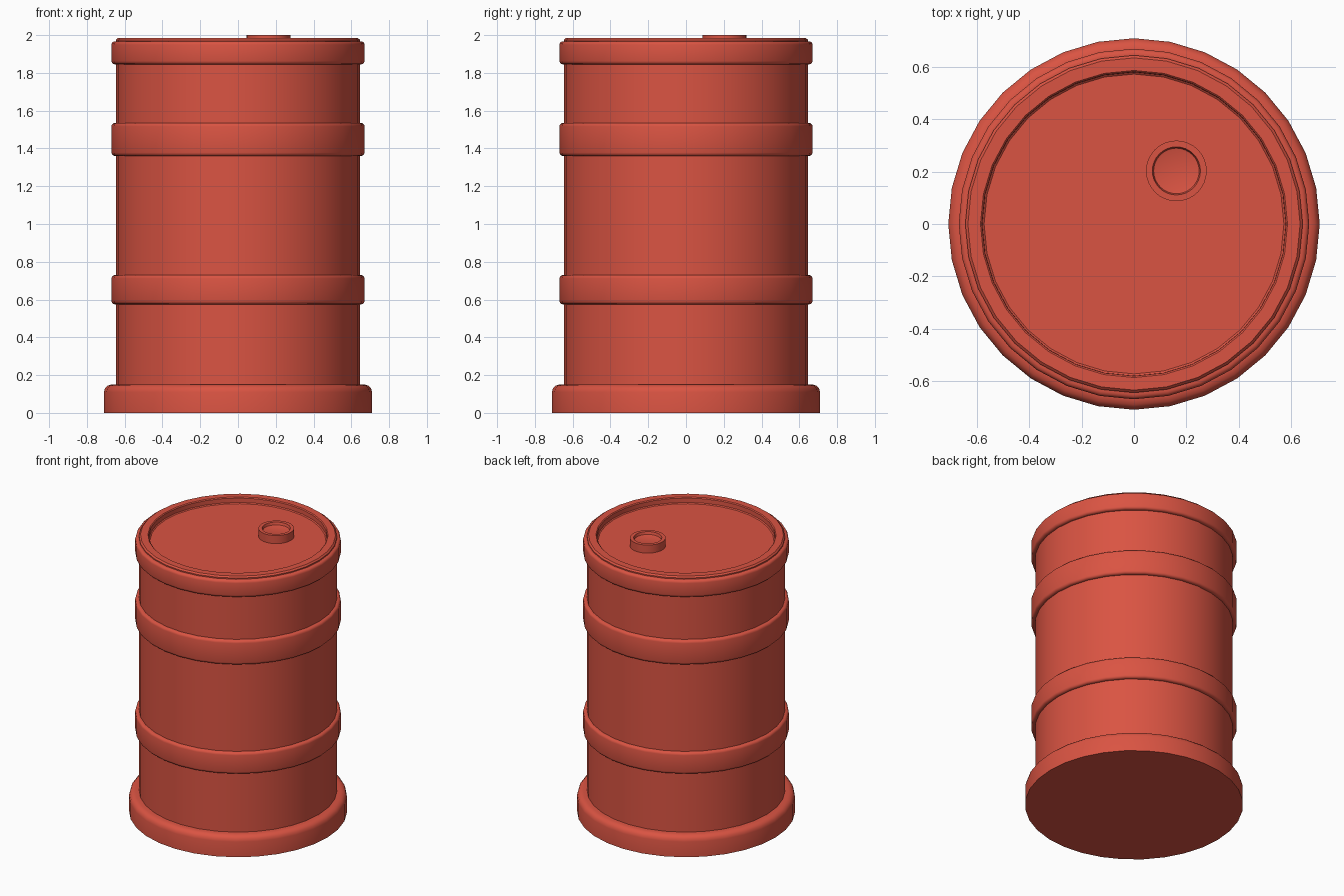
import bpy, bmesh, math

if "Cube" in bpy.data.objects:
    bpy.data.objects.remove(bpy.data.objects["Cube"])

SIDES = 32
red = bpy.data.materials.new("red paint")
red.diffuse_color = (0.70, 0.088, 0.055, 1)
red.use_nodes = True
red.node_tree.nodes["Principled BSDF"].inputs["Base Color"].default_value = red.diffuse_color


def lathe(name, profile, center=(0, 0)):
    """Spin (radius, z) points around z; radius 0 makes a pole."""
    bm = bmesh.new()
    rings = []
    for r, z in profile:
        n = SIDES if r > 0 else 1
        rings.append([bm.verts.new((r * math.cos(i * math.tau / SIDES),
                                    r * math.sin(i * math.tau / SIDES), z))
                      for i in range(n)])
    for a, b in zip(rings, rings[1:]):
        for i in range(SIDES):
            j = (i + 1) % SIDES
            if len(a) == 1:
                bm.faces.new((a[0], b[j], b[i]))
            elif len(b) == 1:
                bm.faces.new((a[i], a[j], b[0]))
            else:
                bm.faces.new((a[i], a[j], b[j], b[i]))
    mesh = bpy.data.meshes.new(name)
    bm.to_mesh(mesh)
    bm.free()
    mesh.materials.append(red)
    obj = bpy.data.objects.new(name, mesh)
    obj.location = (center[0], center[1], 0)
    bpy.context.collection.objects.link(obj)
    bpy.ops.object.select_all(action='DESELECT')
    obj.select_set(True)
    bpy.context.view_layer.objects.active = obj
    bpy.ops.object.shade_smooth_by_angle(angle=math.radians(40))
    return obj


def corner(r, z, size, start):
    """Quarter-round corner, swept a quarter turn from the start angle."""
    return [(r + size * math.cos(math.radians(start + a)),
             z + size * math.sin(math.radians(start + a)))
            for a in (0, 30, 60, 90)]


def hoop(name, z0, z1, radius=0.67, size=0.018):
    """Raised band with rounded edges around the drum wall."""
    lathe(name, [(0.64, z0)] + corner(radius - size, z0 + size, size, -90)
          + corner(radius - size, z1 - size, size, 0) + [(0.64, z1)])


# Drum wall, raised rim and sunken lid
lathe("drum_body", [(0.645, 0.10), (0.645, 1.975), (0.635, 1.985),
                    (0.587, 1.985), (0.581, 1.979), (0.580, 1.948),
                    (0.573, 1.942), (0, 1.942)])

# Wide foot with a closed underside
lathe("base_foot", [(0, 0), (0.71, 0)] + corner(0.67, 0.11, 0.04, 0)
      + [(0.64, 0.15)])

# Hoops
hoop("lower_hoop", 0.575, 0.73)
hoop("upper_hoop", 1.36, 1.535)
hoop("top_hoop", 1.845, 1.967)

# Filler cap with a shallow recess
lathe("filler_cap", [(0.116, 1.935), (0.116, 2.0), (0.092, 2.0),
                     (0.087, 1.982), (0.082, 1.98), (0, 1.98)], (0.162, 0.203))
